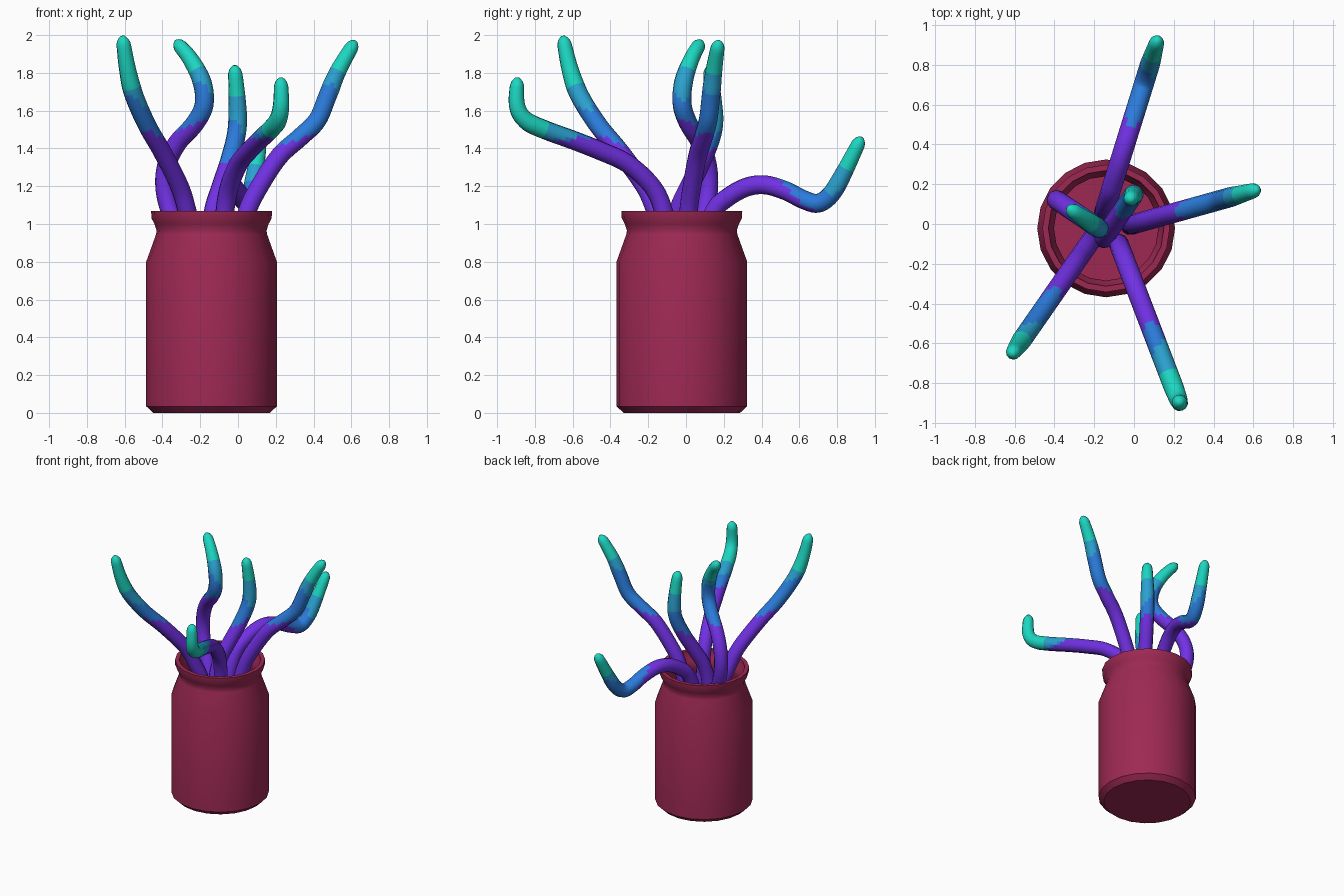
import bpy, bmesh, math
from mathutils import Vector

if "Cube" in bpy.data.objects:
    bpy.data.objects.remove(bpy.data.objects["Cube"])


def material(name, rgb):
    m = bpy.data.materials.new(name)
    m.diffuse_color = (*rgb, 1)
    m.use_nodes = True
    m.node_tree.nodes["Principled BSDF"].inputs["Base Color"].default_value = m.diffuse_color
    return m


JAR = material("dark raspberry", (0.34, 0.022, 0.087))
BANDS = [material("violet", (0.165, 0.03, 0.77)),
         material("blue", (0.024, 0.20, 0.71)),
         material("light blue", (0.024, 0.36, 0.63)),
         material("teal", (0.012, 0.68, 0.54))]


def finish(name, bm, mats, angle):
    me = bpy.data.meshes.new(name)
    bm.to_mesh(me)
    bm.free()
    for m in mats:
        me.materials.append(m)
    ob = bpy.data.objects.new(name, me)
    bpy.context.collection.objects.link(ob)
    bpy.ops.object.select_all(action='DESELECT')
    ob.select_set(True)
    bpy.context.view_layer.objects.active = ob
    bpy.ops.object.shade_smooth_by_angle(angle=math.radians(angle))
    return ob


def skin(bm, rings):
    """Bridge equal rings of verts and cap both ends; returns side faces per band."""
    n = len(rings[0])
    bands = [[bm.faces.new((a[i], a[(i + 1) % n], b[(i + 1) % n], b[i])) for i in range(n)]
             for a, b in zip(rings, rings[1:])]
    caps = bm.faces.new(rings[0][::-1]), bm.faces.new(rings[-1])
    bmesh.ops.recalc_face_normals(bm, faces=bm.faces)
    return bands, caps


# Jar: hollow turned profile, outside then inside
bm = bmesh.new()
profile = [(0.308, 0), (0.346, 0.035), (0.346, 0.80), (0.294, 0.945), (0.291, 0.965),
           (0.302, 1.0), (0.318, 1.03), (0.32, 1.07),
           (0.29, 1.07), (0.286, 1.03), (0.27, 1.0), (0.262, 0.965), (0.264, 0.935),
           (0.315, 0.79), (0.315, 0.05), (0.295, 0.03)]
SIDES = 20
skin(bm, [[bm.verts.new((-0.14 + r * math.cos(math.tau * i / SIDES),
                         -0.022 + r * math.sin(math.tau * i / SIDES), z))
           for i in range(SIDES)] for r, z in profile])
finish("jar", bm, [JAR], 32)


def smooth_path(pts, steps=6):
    """Catmull-Rom curve through the points."""
    p = [2 * pts[0] - pts[1]] + pts + [2 * pts[-1] - pts[-2]]
    out = []
    for a, b, c, d in zip(p, p[1:], p[2:], p[3:]):
        for k in range(steps):
            t = k / steps
            out.append(0.5 * (2 * b + (c - a) * t + (2 * a - 5 * b + 4 * c - d) * t * t
                              + (3 * b - a - 3 * c + d) * t ** 3))
    return out + [pts[-1]]


def tentacle(name, p0, p1, axis, path, limits, sides=12):
    """Path lies in the upright plane p0-p1; limits are band ends measured from the tip."""
    p0, p1 = Vector(p0), Vector(p1)
    pts = []
    for c, z in path:
        q = p0 + (p1 - p0) * ((c - p0[axis]) / (p1[axis] - p0[axis]))
        pts.append(Vector((q.x, q.y, z)))
    line = smooth_path(pts)
    # distance of every path point from the tip
    dist = [0.0]
    for a, b in zip(line[::-1], line[-2::-1]):
        dist.append(dist[-1] + (a - b).length)
    dist.reverse()
    # finer steps for the round tip
    tip_dir = (line[-1] - line[-2]).normalized()
    end = line[-1]
    keep = [i for i, d in enumerate(dist) if d > 0.05]
    line = [line[i] for i in keep] + [end - tip_dir * d for d in (0.04, 0.022, 0.009, 0.0)]
    dist = [dist[i] for i in keep] + [0.04, 0.022, 0.009, 0.0]
    side = (p1 - p0).normalized()
    normal = Vector((-side.y, side.x, 0))
    bm = bmesh.new()
    rings = []
    for i, (p, d) in enumerate(zip(line, dist)):
        t = (line[min(i + 1, len(line) - 1)] - line[max(i - 1, 0)]).normalized()
        u = normal.cross(t).normalized()
        r = min(0.05, 0.036 + 0.05 * d)
        if d < 0.05:
            r *= math.sqrt(max(0.08, 1 - (1 - d / 0.05) ** 2))
        rings.append([bm.verts.new(p + r * (normal * math.cos(math.tau * k / sides)
                                            + u * math.sin(math.tau * k / sides)))
                      for k in range(sides)])
    bands, caps = skin(bm, rings)
    caps[1].material_index = 3
    bm.normal_update()
    # colour bands by distance, starting earlier on the upper side
    for faces, a, b in zip(bands, dist, dist[1:]):
        for f in faces:
            n = f.normal
            shift = (0.15 * n.z, 0.08 * n.z + 0.1 * max(n.x, 0), 0)
            f.material_index = sum((a + b) / 2 < lim + s for lim, s in zip(limits, shift))
    finish(name, bm, BANDS, 60)


# Tentacles: (position along the axis, height) from the jar floor to the tip
tentacle("tentacle_front_left", (-0.20, -0.06), (-0.61, -0.65), 0,
         [(-0.19, 0.08), (-0.20, 0.6), (-0.23, 0.9), (-0.27, 1.07), (-0.31, 1.2), (-0.40, 1.38),
          (-0.48, 1.52), (-0.55, 1.68), (-0.585, 1.82), (-0.612, 1.995)], (0.62, 0.33, 0.27))
tentacle("tentacle_right", (0.0, 0.0), (0.61, 0.17), 0,
         [(-0.02, 0.08), (-0.01, 0.6), (0.01, 0.9), (0.05, 1.07), (0.12, 1.21), (0.22, 1.36),
          (0.33, 1.46), (0.42, 1.55), (0.475, 1.68), (0.53, 1.81), (0.622, 1.97)], (0.61, 0.25, 0.19))
tentacle("tentacle_front_right", (-0.08, -0.09), (0.23, -0.90), 1,
         [(-0.10, 0.08), (-0.10, 0.6), (-0.10, 0.9), (-0.12, 1.07), (-0.18, 1.2), (-0.31, 1.32),
          (-0.46, 1.39), (-0.60, 1.445), (-0.75, 1.50), (-0.85, 1.55), (-0.895, 1.63),
          (-0.893, 1.775)], (0.50, 0.42, 0.36))
tentacle("tentacle_back", (-0.15, 0.06), (0.12, 0.93), 1,
         [(0.05, 0.08), (0.06, 0.6), (0.09, 0.9), (0.15, 1.07), (0.22, 1.14), (0.32, 1.195),
          (0.42, 1.207), (0.53, 1.175), (0.62, 1.13), (0.70, 1.11), (0.77, 1.16), (0.835, 1.27),
          (0.93, 1.46)], (0.55, 0.25, 0.19))
tentacle("tentacle_left", (-0.18, -0.02), (-0.38, 0.115), 0,
         [(-0.20, 0.08), (-0.22, 0.6), (-0.29, 0.9), (-0.36, 1.07), (-0.388, 1.2), (-0.375, 1.32),
          (-0.32, 1.43), (-0.23, 1.53), (-0.18, 1.63), (-0.19, 1.75), (-0.25, 1.87),
          (-0.33, 1.97)], (0.55, 0.28, 0.2))
tentacle("tentacle_middle", (-0.13, -0.04), (0.0, 0.15), 0,
         [(-0.15, 0.08), (-0.15, 0.6), (-0.15, 0.9), (-0.13, 1.07), (-0.09, 1.2), (-0.04, 1.35),
          (-0.005, 1.5), (-0.004, 1.65), (-0.018, 1.84)], (0.48, 0.29, 0.17))
